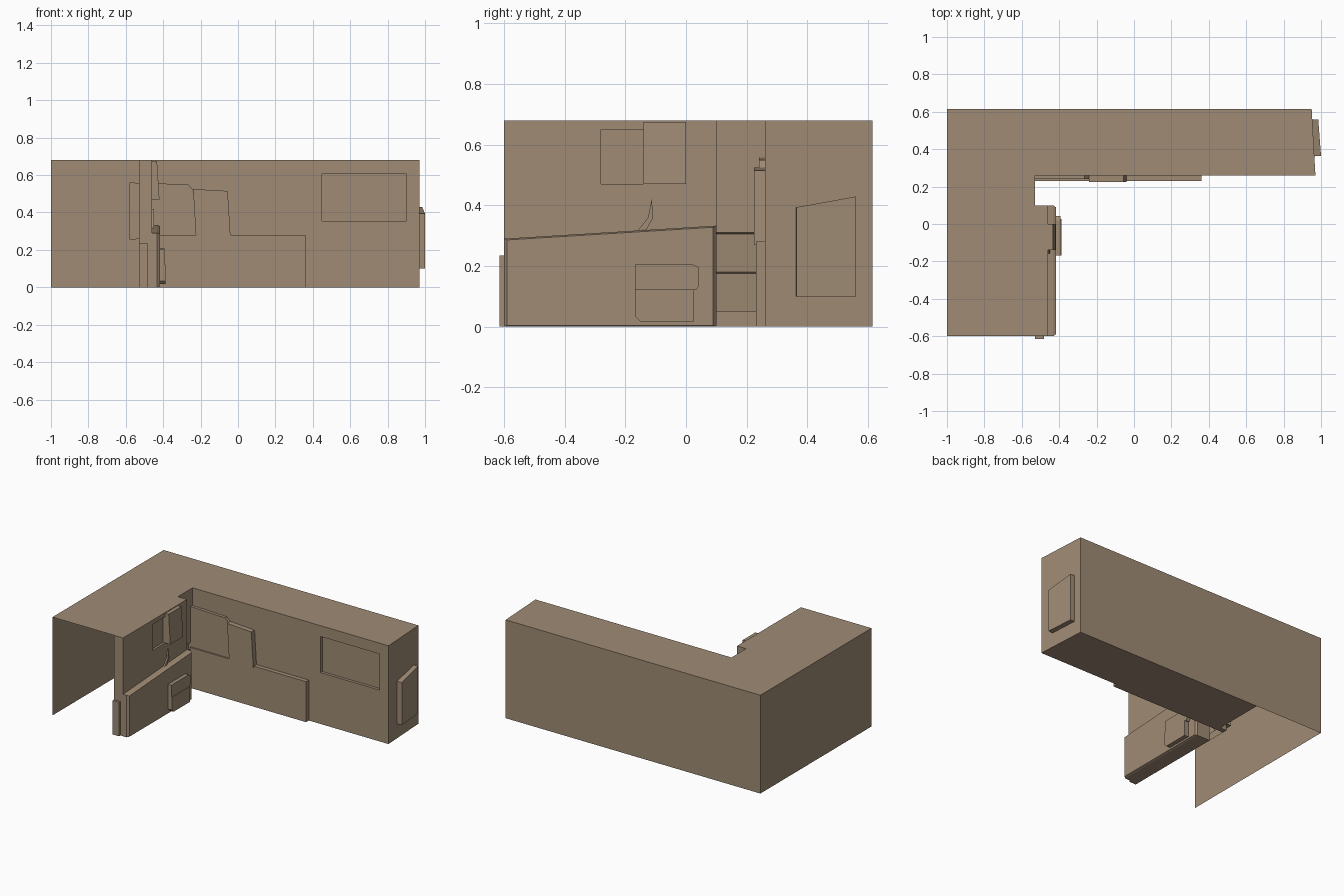
import bpy, bmesh
from mathutils import Vector

cube = bpy.data.objects.get("Cube")
if cube:
    bpy.data.objects.remove(cube, do_unlink=True)

tan = bpy.data.materials.new("tan plaster")
tan.use_nodes = True
COLOR = (0.35, 0.26, 0.178, 1)
tan.diffuse_color = COLOR
tan.node_tree.nodes["Principled BSDF"].inputs["Base Color"].default_value = COLOR

H = 0.68


def finish(name, bm):
    bmesh.ops.remove_doubles(bm, verts=bm.verts, dist=0.0005)
    bmesh.ops.recalc_face_normals(bm, faces=bm.faces)
    mesh = bpy.data.meshes.new(name)
    bm.to_mesh(mesh)
    bm.free()
    mesh.materials.append(tan)
    ob = bpy.data.objects.new(name, mesh)
    bpy.context.collection.objects.link(ob)
    return ob


def place(axis, p, d):
    """Profile coordinates p on the plane across an axis, at depth d."""
    return {"x": (d, p[0], p[1]), "y": (p[0], d, p[1]), "z": (p[0], p[1], d)}[axis]


def prism(name, axis, pts, lo, hi, inset=1.0):
    """Closed profile swept along an axis; inset shrinks the far end for chamfers."""
    bm = bmesh.new()
    c = sum((Vector(p) for p in pts), Vector((0, 0))) / len(pts)
    a = [bm.verts.new(place(axis, p, lo)) for p in pts]
    b = [bm.verts.new(place(axis, c + (Vector(p) - c) * inset, hi)) for p in pts]
    bm.faces.new(a)
    bm.faces.new(b[::-1])
    for i in range(len(pts)):
        j = (i + 1) % len(pts)
        bm.faces.new((a[i], a[j], b[j], b[i]))
    return finish(name, bm)


def rect(u0, u1, v0, v1):
    return [(u0, v0), (u1, v0), (u1, v1), (u0, v1)]


def face(bm, pts):
    return bm.faces.new([bm.verts.new(p) for p in pts])


def recessed(bm, axis, d, outer, hole, depth):
    """Flat wall with a rectangular recess in it."""
    rings = [(outer, d), (hole, d), (hole, d + depth)]
    for (p, dp), (q, dq) in zip(rings, rings[1:]):
        for i in range(4):
            j = (i + 1) % 4
            face(bm, [place(axis, p[i], dp), place(axis, p[j], dp),
                      place(axis, q[j], dq), place(axis, q[i], dq)])
    face(bm, [place(axis, p, d + depth) for p in hole])


# Shell: roof, outer walls, recessed long wall and partial underside
bm = bmesh.new()
outline = [(-1, -0.6), (-0.46, -0.6), (-0.46, 0.1), (-0.53, 0.1),
           (-0.53, 0.26), (0.97, 0.26), (0.95, 0.615), (-1, 0.615)]
face(bm, [(x, y, H) for x, y in outline])
for i in (5, 6, 7):
    (x0, y0), (x1, y1) = outline[i], outline[(i + 1) % 8]
    face(bm, [(x0, y0, 0), (x1, y1, 0), (x1, y1, H), (x0, y0, H)])
recessed(bm, "y", 0.26, rect(-0.53, 0.97, 0, H), rect(0.45, 0.9, 0.355, 0.605), 0.02)
face(bm, [(-0.48, 0.26, 0), (0.97, 0.26, 0), (0.95, 0.615, 0), (-0.48, 0.615, 0)])
finish("building_shell", bm)

# Wing wall with a shallow panel recess
bm = bmesh.new()
recessed(bm, "x", -0.46, rect(-0.6, 0.1, 0, H), rect(-0.28, 0, 0.47, 0.65), -0.015)
for y in (-0.6, 0.1):
    face(bm, [(-0.53, y, 0), (-0.46, y, 0), (-0.46, y, H), (-0.53, y, H)])
face(bm, [place("x", p, -0.53) for p in rect(-0.6, 0.1, 0, H)])
face(bm, [place("z", p, 0) for p in rect(-0.53, -0.46, -0.6, 0.1)])
finish("wing_wall", bm)

# Corner wall with sloping stepped niche
bm = bmesh.new()
steps = [(-0.53, H), (-0.53, 0.31), (-0.545, 0.305), (-0.555, 0.18), (-0.56, 0.175),
         (-0.57, 0.05), (-0.53, 0.05), (-0.53, 0)]
for p, q in zip(steps, steps[1:]):
    face(bm, [place("y", p, 0.1), place("y", q, 0.1),
              place("y", q, 0.26), place("y", p, 0.26)])
finish("corner_niche_wall", bm)

# Wing skirt with sloping top and chamfered rim
skirt = [(-0.6, 0), (0.1, 0), (0.1, 0.333), (-0.6, 0.29)]
prism("wing_skirt", "x", skirt, -0.46, -0.432)
prism("wing_skirt_rim", "x", skirt, -0.432, -0.418, 0.97)
prism("skirt_end_strip", "y", rect(-0.53, -0.48, 0, 0.235), -0.615, -0.6)

# Boxes and fin on the wing
prism("lower_box_base", "x", [(-0.15, 0.017), (0.027, 0.017), (0.027, 0.122),
                              (-0.168, 0.122), (-0.168, 0.035)], -0.43, -0.388)
prism("lower_box_cap", "x", [(-0.168, 0.122), (0.035, 0.122), (0.043, 0.135), (0.043, 0.195),
                             (0.02, 0.207), (-0.168, 0.205)], -0.43, -0.393)
prism("upper_box", "y", [(-0.48, 0.47), (-0.42, 0.47), (-0.433, 0.675), (-0.48, 0.675)],
      -0.14, 0)
prism("wall_fin", "x", [(-0.16, 0.315), (-0.13, 0.32), (-0.108, 0.36), (-0.113, 0.42),
                        (-0.125, 0.36)], -0.462, -0.45)

# Plates along the long wall
prism("long_low_plate", "y", rect(-0.53, 0.36, 0, 0.28), 0.23, 0.262)
prism("corner_plate", "y", [(-0.58, 0.255), (-0.22, 0.275), (-0.24, 0.52), (-0.265, 0.55),
                            (-0.58, 0.56)], 0.24, 0.262)
prism("leaning_plate", "y", [(-0.225, 0.27), (-0.04, 0.27), (-0.055, 0.515), (-0.24, 0.525)],
      0.224, 0.262)

# Tilted plate on the end wall
prism("end_plate", "z", [(0.94, 0.36), (1, 0.365), (0.985, 0.56), (0.94, 0.56)], 0.1, 0.4)
plate = bpy.data.objects["end_plate"]
for v in plate.data.vertices:
    if v.co.z > 0.3:
        v.co.z = 0.393 + (v.co.y - 0.36) * 0.18
